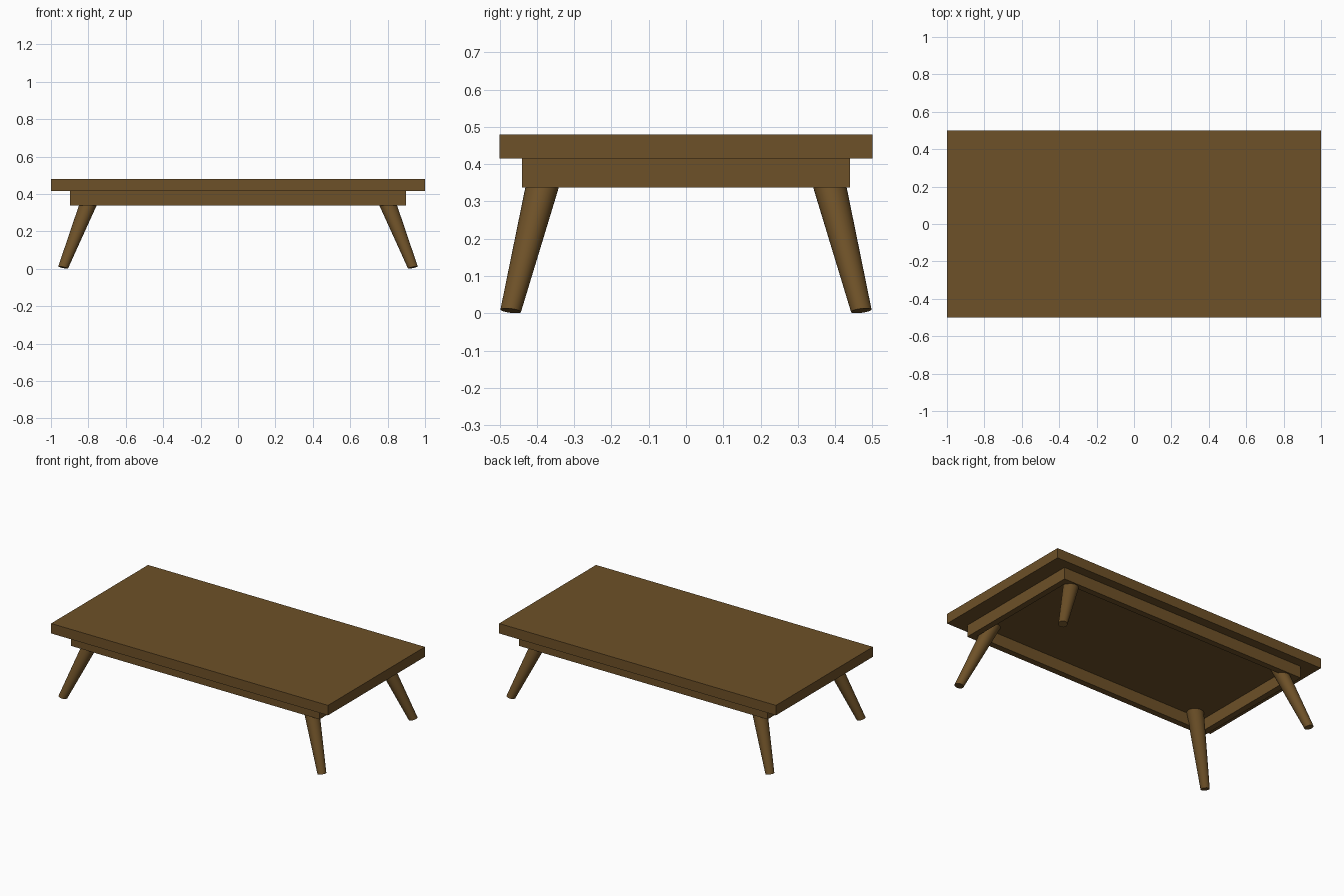
import bpy, bmesh, math

if "Cube" in bpy.data.objects:
    bpy.data.objects.remove(bpy.data.objects["Cube"])

wood = bpy.data.materials.new("brown_wood")
wood.diffuse_color = (0.155, 0.082, 0.021, 1)
wood.use_nodes = True
wood.node_tree.nodes["Principled BSDF"].inputs["Base Color"].default_value = wood.diffuse_color


def make_object(name, bm):
    bmesh.ops.recalc_face_normals(bm, faces=bm.faces)
    mesh = bpy.data.meshes.new(name)
    bm.to_mesh(mesh)
    bm.free()
    obj = bpy.data.objects.new(name, mesh)
    bpy.context.collection.objects.link(obj)
    mesh.materials.append(wood)
    return obj


def rect(bm, hx, hy, z):
    return [bm.verts.new((sx * hx, sy * hy, z))
            for sx, sy in ((-1, -1), (1, -1), (1, 1), (-1, 1))]


def bridge(bm, a, b):
    n = len(a)
    return [bm.faces.new((a[i], a[(i + 1) % n], b[(i + 1) % n], b[i]))
            for i in range(n)]


# Table top slab
bm = bmesh.new()
low, high = rect(bm, 1, 0.5, 0.415), rect(bm, 1, 0.5, 0.48)
bridge(bm, low, high)
bm.faces.new(low)
bm.faces.new(high)
make_object("table_top", bm)

# Hollow apron frame under the top
HX, HY, WALL = 0.897, 0.44, 0.04
bm = bmesh.new()
rings = [rect(bm, HX, HY, 0.415), rect(bm, HX, HY, 0.338),
         rect(bm, HX - WALL, HY - WALL, 0.338), rect(bm, HX - WALL, HY - WALL, 0.415)]
for i in range(4):
    bridge(bm, rings[i], rings[(i + 1) % 4])
make_object("apron", bm)


# Splayed tapered legs, with slightly tilted feet
def leg_ring(bm, x, y, z, rx, ry, tilt_x=0, tilt_y=0, n=32):
    ring = []
    for i in range(n):
        a = 2 * math.pi * i / n
        dx, dy = rx * math.cos(a), ry * math.sin(a)
        ring.append(bm.verts.new((x + dx, y + dy, z + dx * tilt_x + dy * tilt_y)))
    return ring


for sx, side in ((-1, "left"), (1, "right")):
    for sy, end in ((-1, "front"), (1, "back")):
        bm = bmesh.new()
        foot = leg_ring(bm, sx * 0.935, sy * 0.47, 0.007, 0.026, 0.0275,
                        sx * 0.22, sy * 0.12)
        head = leg_ring(bm, sx * 0.771, sy * 0.365, 0.42, 0.052, 0.049)
        for f in bridge(bm, foot, head):
            f.smooth = True
        bm.faces.new(foot)
        bm.faces.new(head)
        # keep the cap rims sharp
        for e in bm.edges:
            if any(not f.smooth for f in e.link_faces):
                e.smooth = False
        make_object(f"{end}_{side}_leg", bm)
